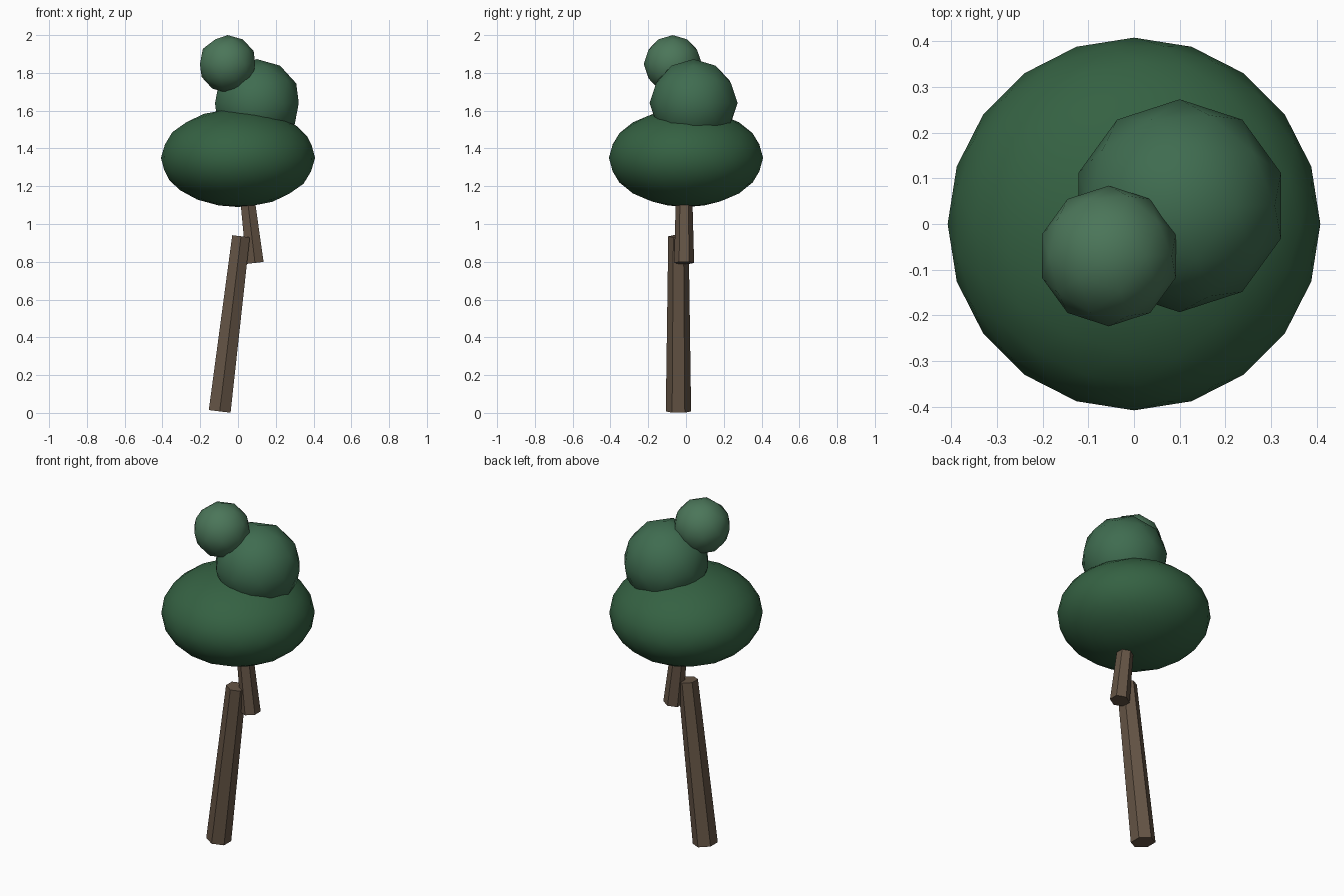
import bpy, math
from mathutils import Vector

if "Cube" in bpy.data.objects:
    bpy.data.objects.remove(bpy.data.objects["Cube"])


def material(name, color):
    m = bpy.data.materials.new(name)
    m.diffuse_color = (*color, 1)
    m.use_nodes = True
    m.node_tree.nodes["Principled BSDF"].inputs["Base Color"].default_value = m.diffuse_color
    return m


def trunk(name, start, end, r1, r2, mat):
    # tapered six-sided log between two points, corners facing front and back
    a, b = Vector(start), Vector(end)
    d = b - a
    bpy.ops.mesh.primitive_cone_add(vertices=6, radius1=r1, radius2=r2, depth=d.length,
                                    location=(a + b) / 2,
                                    rotation=(0, math.atan2(d.x, d.z), 0))
    ob = bpy.context.object
    ob.name = name
    ob.data.materials.append(mat)


def foliage(name, center, radii, subdivisions, mat):
    bpy.ops.mesh.primitive_ico_sphere_add(subdivisions=subdivisions, radius=1, location=center)
    ob = bpy.context.object
    ob.name = name
    ob.scale = radii
    bpy.ops.object.transform_apply(location=False, rotation=False, scale=True)
    bpy.ops.object.shade_smooth()
    ob.data.materials.append(mat)


bark = material("bark", (0.13, 0.09, 0.06))
dark_green = material("dark_green", (0.035, 0.12, 0.055))
mid_green = material("mid_green", (0.05, 0.15, 0.08))
light_green = material("light_green", (0.07, 0.18, 0.10))

# Two leaning trunk pieces
trunk("lower_trunk", (-0.097, -0.04, 0.008), (0.016, -0.04, 0.935), 0.067, 0.054, bark)
trunk("upper_trunk", (0.09, -0.01, 0.794), (0.037, -0.01, 1.24), 0.053, 0.041, bark)

# Three stacked leaf masses
foliage("lower_foliage", (0, 0, 1.35), (0.408, 0.408, 0.26), 3, dark_green)
foliage("middle_foliage", (0.10, 0.04, 1.64), (0.233, 0.233, 0.233), 2, mid_green)
foliage("top_foliage", (-0.055, -0.07, 1.847), (0.154, 0.154, 0.153), 2, light_green)
